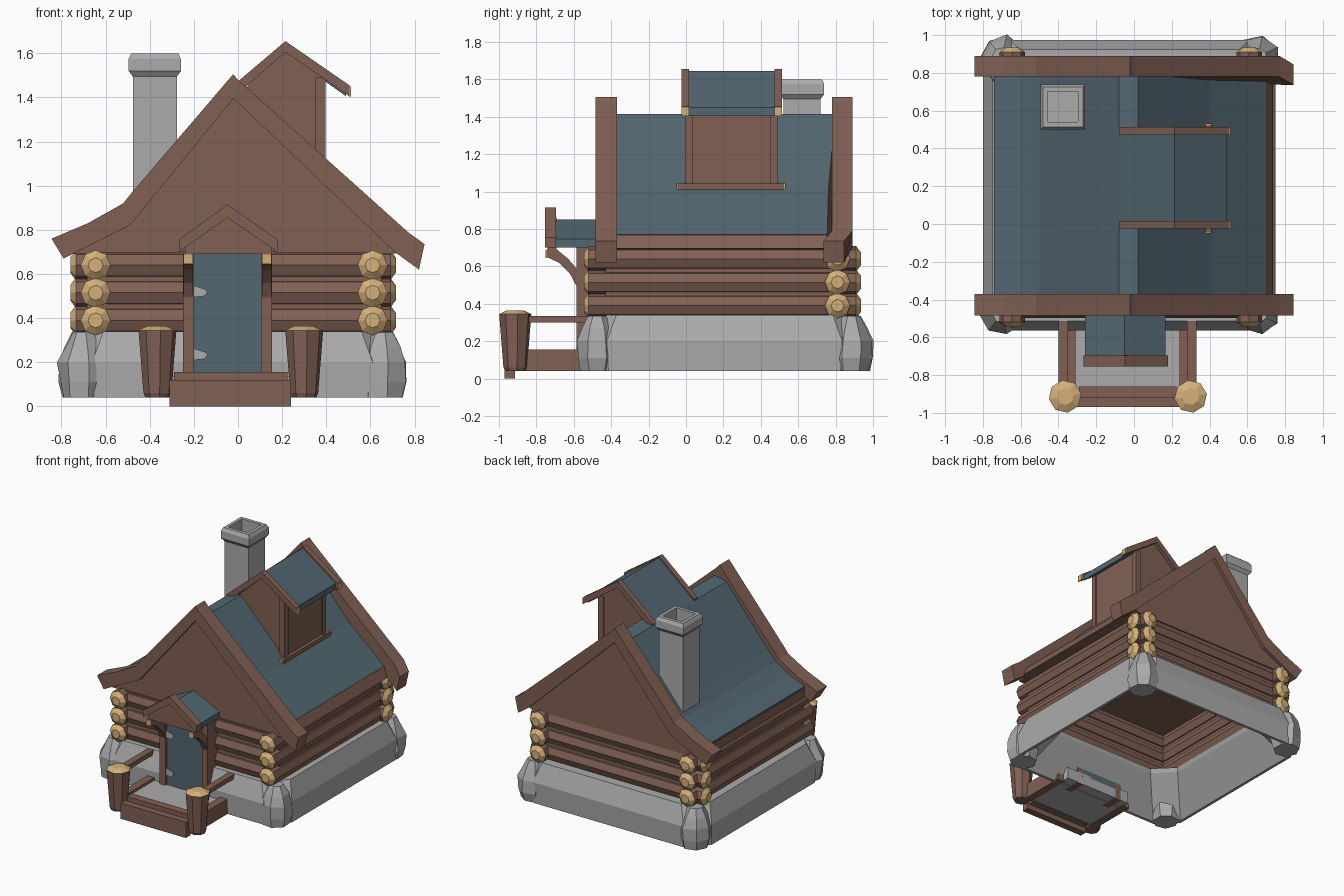
import bpy, bmesh, math, random
from mathutils import Vector

if "Cube" in bpy.data.objects:
    bpy.data.objects.remove(bpy.data.objects["Cube"])
random.seed(7)


def material(name, rgb):
    m = bpy.data.materials.new(name)
    m.use_nodes = True
    m.diffuse_color = (*rgb, 1)
    m.node_tree.nodes["Principled BSDF"].inputs["Base Color"].default_value = (*rgb, 1)
    return m


WOOD = material("brown wood", (0.218, 0.118, 0.088))
BLUE = material("slate blue", (0.085, 0.135, 0.165))
TAN = material("cut wood tan", (0.66, 0.44, 0.19))
STONE = material("grey stone", (0.41, 0.41, 0.41))


def finish(name, bm, *mats):
    bmesh.ops.recalc_face_normals(bm, faces=bm.faces)
    mesh = bpy.data.meshes.new(name)
    bm.to_mesh(mesh)
    bm.free()
    for m in mats:
        mesh.materials.append(m)
    ob = bpy.data.objects.new(name, mesh)
    bpy.context.collection.objects.link(ob)
    return ob


def skin(bm, rings, caps=True, closed=False):
    """Join matching rings of points; returns faces of each band."""
    vs = [[bm.verts.new(p) for p in r] for r in rings]
    n = len(vs[0])
    pairs = list(zip(vs, vs[1:])) + ([(vs[-1], vs[0])] if closed else [])
    bands = [[bm.faces.new((a[i], a[(i + 1) % n], b[(i + 1) % n], b[i]))
              for i in range(n)] for a, b in pairs]
    if caps:
        bands = [[bm.faces.new(vs[0])]] + bands + [[bm.faces.new(vs[-1])]]
    return bands


def prism(name, pts, axis, a, b, mat):
    """Extrude a profile (across, z) along X or Y from a to b."""
    bm = bmesh.new()
    skin(bm, [[(t, p, z) if axis == "X" else (p, t, z) for p, z in pts] for t in (a, b)])
    return finish(name, bm, mat)


def box(name, x0, x1, y0, y1, z0, z1, mat=WOOD):
    return prism(name, [(x0, z0), (x1, z0), (x1, z1), (x0, z1)], "Y", y0, y1, mat)


def turned(name, c, axis, profile, n, mats, accents=(), spin=0.5, jitter=0):
    """Stack n-sided rings (position, radius) on an axis through c."""
    bm, rings = bmesh.new(), []
    for t, r in profile:
        ring = []
        for i in range(n):
            w = 2 * math.pi * (i + spin) / n
            k = r * (1 + random.uniform(-jitter, jitter))
            u, v = k * math.cos(w), k * math.sin(w)
            off = {"X": (t, u, v), "Y": (u, t, v), "Z": (u, v, t)}[axis]
            ring.append(Vector(c) + Vector(off))
        rings.append(ring)
    bands = skin(bm, rings)
    for k in accents:
        for f in bands[k]:
            f.material_index = 1
    return finish(name, bm, *mats)


def log(name, c, axis, a, b):
    r = 0.068
    turned(name, c, axis, [(a, .034), (a + .025, r), (b - .025, r), (b, .034)], 8,
           (WOOD, TAN), (0, 1, 3, 4), spin=0)


# Stone footing: a ring, thin at the open bottom, with cut corners
def footing_loop(d, z):
    x0, x1, y0, y1, c = -.80 + d, .75 - d, -.563 + d, .975 - d, .14
    return [(x0 + c, y0, z), (x1 - c, y0, z), (x1, y0 + c, z), (x1, y1 - c, z),
            (x1 - c, y1, z), (x0 + c, y1, z), (x0, y1 - c, z), (x0, y0 + c, z)]


bm = bmesh.new()
skin(bm, [footing_loop(d, z) for d, z in
          [(.008, .04), (0, .2), (.05, .34), (.21, .34), (.2, .31), (.03, .04)]],
     caps=False, closed=True)
finish("stone_footing", bm, STONE)

# Corner boulders
for x in (-.70, .655):
    for y in (-.475, .885):
        turned("corner_boulder", (x, y, 0), "Z",
               [(.04, .098), (.11, .112), (.2, .112), (.27, .085), (.335, .05)], 7,
               (STONE,), jitter=.09)

# Log walls
for z in (.39, .515, .64):
    for x in (-.645, .61):
        log("side_log", (x, 0, z), "Y", -.545, .935)
    log("back_log", (0, .81, z), "X", -.76, .715)
    log("front_log", (0, -.43, z), "X", -.62, .59)
for x in (-.645, .61):
    box("side_wall_core", x - .04, x + .04, -.43, .81, .33, .70)
for y in (-.43, .81):
    box("end_wall_core", -.645, .61, y - .04, y + .04, .33, .70)
box("ceiling", -.645, .61, -.43, .81, .68, .70)

# Main roof, sagging a little towards the eaves
prism("main_roof", [(-.74, .775), (-.6, .83), (-.5, .895), (-.42, .985), (-.08, 1.395),
                    (.02, 1.415), (.40, 1.02), (.70, .77), (.66, .74), (.38, .98), (0, 1.36),
                    (-.06, 1.34), (-.48, .83), (-.72, .73)], "Y", -.38, .79, BLUE)
prism("right_eave_board", [(.64, .69), (.735, .695), (.70, .768), (.64, .76)],
      "Y", -.4, .8, WOOD)
box("left_eave_board", -.735, -.68, -.4, .8, .69, .755)

# Gables with bargeboards
inner = [(-.79, .67), (-.49, .82), (-.02, 1.395), (.71, .70), (.82, .62)]
outer = [(.845, .735), (.77, .79), (-.005, 1.485), (-.022, 1.505),
         (-.48, .97), (-.52, .92), (-.68, .83), (-.845, .76)]
gable = inner[1:-1] + [(.70, .69), (-.75, .69)]
for y0, y1, g0, g1 in ((-.485, -.37, -.46, -.39), (.78, .89, .79, .865)):
    board = prism("bargeboard", inner + outer, "Y", y0, y1, WOOD)
    prism("gable_wall", gable, "Y", g0, g1, WOOD)
# The back board is bent at its low +x end
for v in board.data.vertices:
    if v.co.x > .8:
        v.co.y -= .045

# Chimney with hollow cap
turned("chimney", (-.377, .62, 0), "Z",
       [(.8, .141), (1.495, .141), (1.52, .168), (1.575, .168), (1.6, .15), (1.6, .115),
        (1.45, .115)], 4, (STONE,))

# Dormer
prism("dormer_wall", [(-.05, 1.36), (.215, 1.62), (.385, 1.49), (.385, 1.0), (.2, 1.1)],
      "Y", .005, .485, WOOD)
prism("dormer_roof", [(-.08, 1.395), (.215, 1.645), (.49, 1.45), (.49, 1.405),
                      (.215, 1.60), (-.08, 1.35)], "Y", .01, .48, BLUE)
for y in (-.025, .472):
    prism("dormer_bargeboard", [(-.08, 1.405), (.215, 1.655), (.505, 1.455), (.505, 1.405),
                                (.215, 1.605), (-.08, 1.35)], "Y", y, y + .042, WOOD)
    box("dormer_board_end", .504, .511, y, y + .042, 1.405, 1.45, TAN)
for y in (-.005, .45):
    box("dormer_post", .35, .396, y, y + .043, 1.02, 1.49)
box("dormer_sill", .36, .41, -.045, .525, 1.012, 1.042)
for y in (-.051, .524):
    box("dormer_sill_end", .36, .41, y, y + .007, 1.012, 1.042, TAN)

# Door with frame and hinges
box("door", -.205, .11, -.569, -.45, .12, .70, BLUE)
for z in (.235, .52):
    prism("door_hinge", [(-.2, z - .025), (-.15, z - .02), (-.138, z), (-.15, z + .012),
                         (-.2, z + .027)], "Y", -.576, -.568, STONE)
for x in (-.25, .105):
    box("door_post", x, x + .05, -.585, -.45, .04, .70)
    # Curved canopy brace
    prism("canopy_brace", [(-.745, .69), (-.745, .65), (-.68, .62), (-.62, .56), (-.578, .48),
                           (-.578, .58), (-.63, .64), (-.69, .69)], "X", x + .004, x + .046, WOOD)
    box("brace_end", x + .004, x + .046, -.751, -.744, .645, .688, TAN)

# Door canopy
prism("canopy_roof", [(-.26, .70), (-.26, .745), (-.05, .85), (.168, .745), (.168, .70)],
      "Y", -.70, -.4, BLUE)
prism("canopy_bargeboard", [(-.268, .70), (-.268, .755), (-.048, .915), (.18, .755), (.18, .70),
                            (-.048, .855)], "Y", -.755, -.695, WOOD)
prism("canopy_gable", [(-.24, .69), (-.24, .72), (-.048, .86), (.155, .72), (.155, .69)],
      "Y", -.74, -.693, WOOD)

# Porch deck, steps, rails and stump posts
box("porch_deck", -.32, .25, -.88, -.45, .045, .135, STONE)
box("lower_step", -.31, .24, -.97, -.915, 0, .12)
box("upper_step", -.29, .225, -.92, -.86, .04, .155)
for x, s in ((-.31, -1), (.24, 1)):
    xa, xb = sorted((x, x + s * .06))
    box("deck_side_board", xa, xb, -.87, -.5, .04, .155)
    xa, xb = sorted((x + s * .04, x + s * .09))
    box("porch_rail", xa, xb, -.9, -.45, .30, .335)
for x in (-.365, .30):
    turned("stump_post", (x, -.913, 0), "Z",
           [(.04, .055), (.06, .064), (.345, .087), (.365, .045)], 8, (WOOD, TAN), (3, 4), spin=.2)
